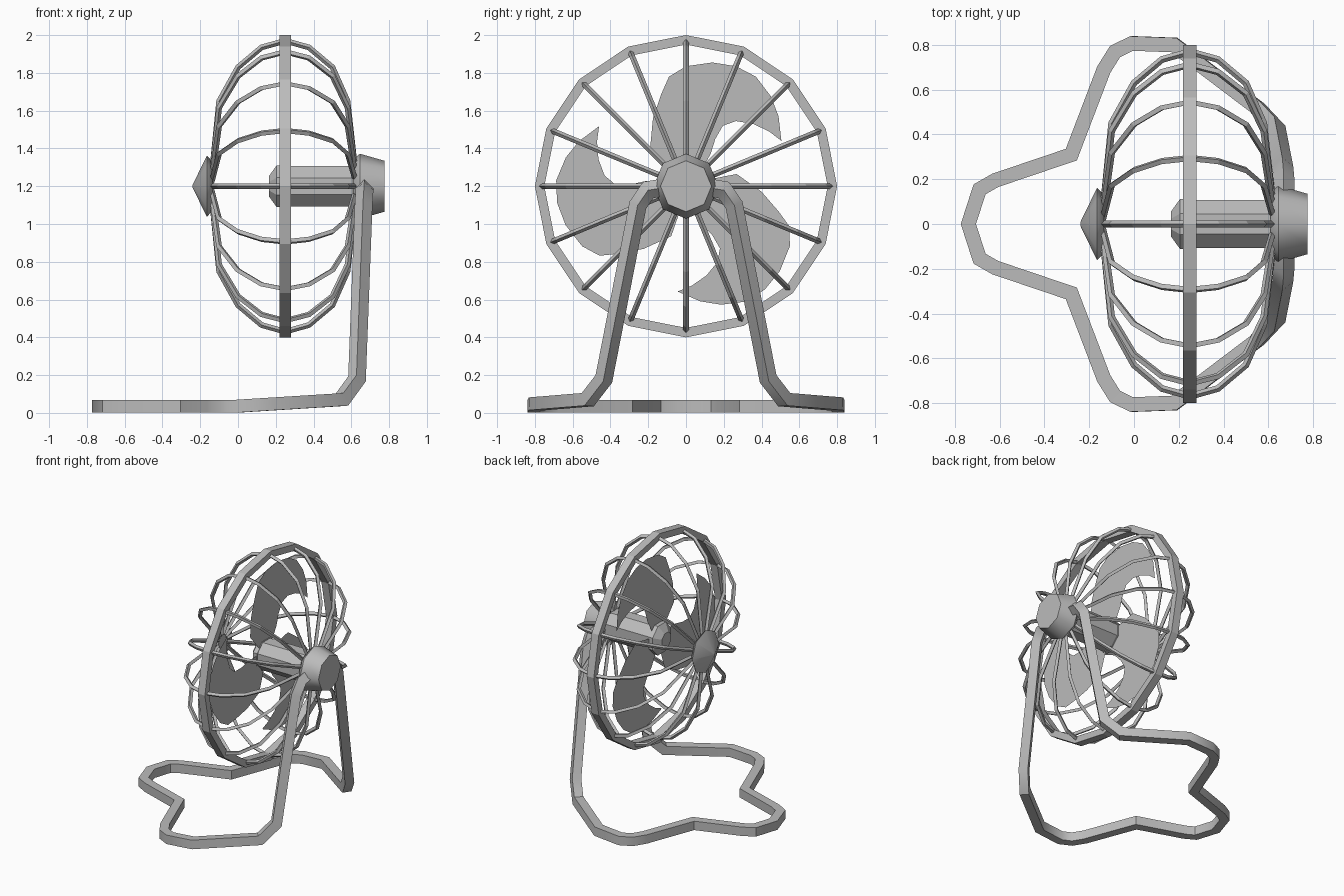
import bpy, bmesh
from math import sin, cos, pi, radians
from mathutils import Vector, Matrix

cube = bpy.data.objects.get("Cube")
if cube:
    bpy.data.objects.remove(cube, do_unlink=True)

GREY = (0.5, 0.5, 0.5, 1)
grey = bpy.data.materials.new("grey_metal")
grey.use_nodes = True
grey.diffuse_color = GREY
grey.node_tree.nodes["Principled BSDF"].inputs["Base Color"].default_value = GREY

AXIS_Z = 1.2
HUB = Vector((0, 0, AXIS_Z))


def finish(name, bm, smooth=0):
    """Turn a bmesh into a linked object, smooth below the given angle."""
    bmesh.ops.recalc_face_normals(bm, faces=bm.faces)
    mesh = bpy.data.meshes.new(name)
    bm.to_mesh(mesh)
    bm.free()
    mesh.materials.append(grey)
    if smooth:
        mesh.shade_smooth()
        mesh.set_sharp_from_angle(angle=radians(smooth))
    obj = bpy.data.objects.new(name, mesh)
    bpy.context.collection.objects.link(obj)
    return obj


def bridge(bm, a, b):
    for i in range(len(a)):
        j = (i + 1) % len(a)
        bm.faces.new((a[i], a[j], b[j], b[i]))


def lathe(name, profile, sides, phase=0, closed=False, smooth=0):
    """Spin (x, radius) points around the fan axis."""
    bm = bmesh.new()
    rings = []
    for x, r in profile:
        angles = [phase + 2 * pi * i / sides for i in range(sides)]
        rings.append([bm.verts.new((x, r * cos(a), AXIS_Z + r * sin(a))) for a in angles])
    for a, b in zip(rings, rings[1:]):
        bridge(bm, a, b)
    if closed:
        bridge(bm, rings[-1], rings[0])
    else:
        bm.faces.new(rings[0])
        bm.faces.new(rings[-1])
    return finish(name, bm, smooth)


def sweep(bm, path, section, cap_start=True):
    """Run a section along a path with exact mitred corners."""
    points = [Vector(p) for p in path]
    current = [points[0] + Vector(s) for s in section]
    ring = first = [bm.verts.new(p) for p in current]
    for i in range(1, len(points)):
        d = (points[i] - points[i - 1]).normalized()
        n = d
        if i < len(points) - 1:
            n = d + (points[i + 1] - points[i]).normalized()
        current = [p + d * ((points[i] - p).dot(n) / d.dot(n)) for p in current]
        new = [bm.verts.new(p) for p in current]
        bridge(bm, ring, new)
        ring = new
    bm.faces.new(ring)
    if cap_start:
        bm.faces.new(first)


# Stand: one bent bar, mirrored left to right across the fan axis
half_path = [(-.74, 0, .035), (-.69, .155, .035), (-.62, .195, .035), (-.28, .31, .035),
             (-.135, .69, .035), (-.085, .77, .035), (-.01, .807, .035), (.18, .8, .047),
             (.55, .52, .07), (.63, .435, .18), (.665, .255, 1.1), (.67, .2, 1.18),
             (.67, .08, 1.2)]
t = .034
bm = bmesh.new()
sweep(bm, half_path, [(-t, 0, -t), (t, 0, -t), (t, 0, t), (-t, 0, t)], cap_start=False)
stand = finish("stand", bm, 40)
mirror = stand.modifiers.new("mirror", 'MIRROR')
mirror.use_axis = (False, True, False)
mirror.use_clip = True

# Cage: rim band and sixteen bowed wires
lathe("cage_rim", [(.22, .8), (.28, .8), (.28, .75), (.22, .75)], 16, closed=True)

wire = [(-.14, .05), (-.1, .45), (0, .63), (.125, .735), (.25, .77),
        (.375, .735), (.5, .63), (.58, .45), (.625, .05)]
w = .015
bm = bmesh.new()
for k in range(16):
    a = 2 * pi * k / 16
    side = Vector((0, -sin(a), cos(a))) * w
    across = Vector((w, 0, 0))
    path = [HUB + Vector((x, r * cos(a), r * sin(a))) for x, r in wire]
    sweep(bm, path, [side, across, -side, -across])
finish("cage_wires", bm)

# Centre cap, motor housing, shaft and nose
lathe("cage_cap", [(-.24, .008), (-.165, .162), (-.135, .13)], 8, smooth=50)
lathe("motor_housing", [(.61, .14), (.645, .172), (.775, .135)], 8, smooth=50)
lathe("motor_shaft", [(.23, .115), (.63, .115)], 8, pi / 8)
lathe("blade_hub", [(.165, .06), (.205, .12), (.24, .12)], 8, pi / 8)

# Three flat curved blades
blade = [(-.06, .05), (-.19, .2), (-.175, .36), (-.13, .49), (-.09, .58), (0, .635),
         (.14, .655), (.265, .635), (.37, .58), (.45, .475), (.49, .37), (.505, .24),
         (.44, .29), (.355, .33), (.265, .345), (.195, .32), (.155, .25), (.13, .17), (.06, .05)]
bm = bmesh.new()
for k in range(3):
    turn = Matrix.Rotation(2 * pi * k / 3, 3, 'X')
    bm.faces.new([bm.verts.new(HUB + turn @ Vector((.235, y, z))) for y, z in blade])
finish("fan_blades", bm)
